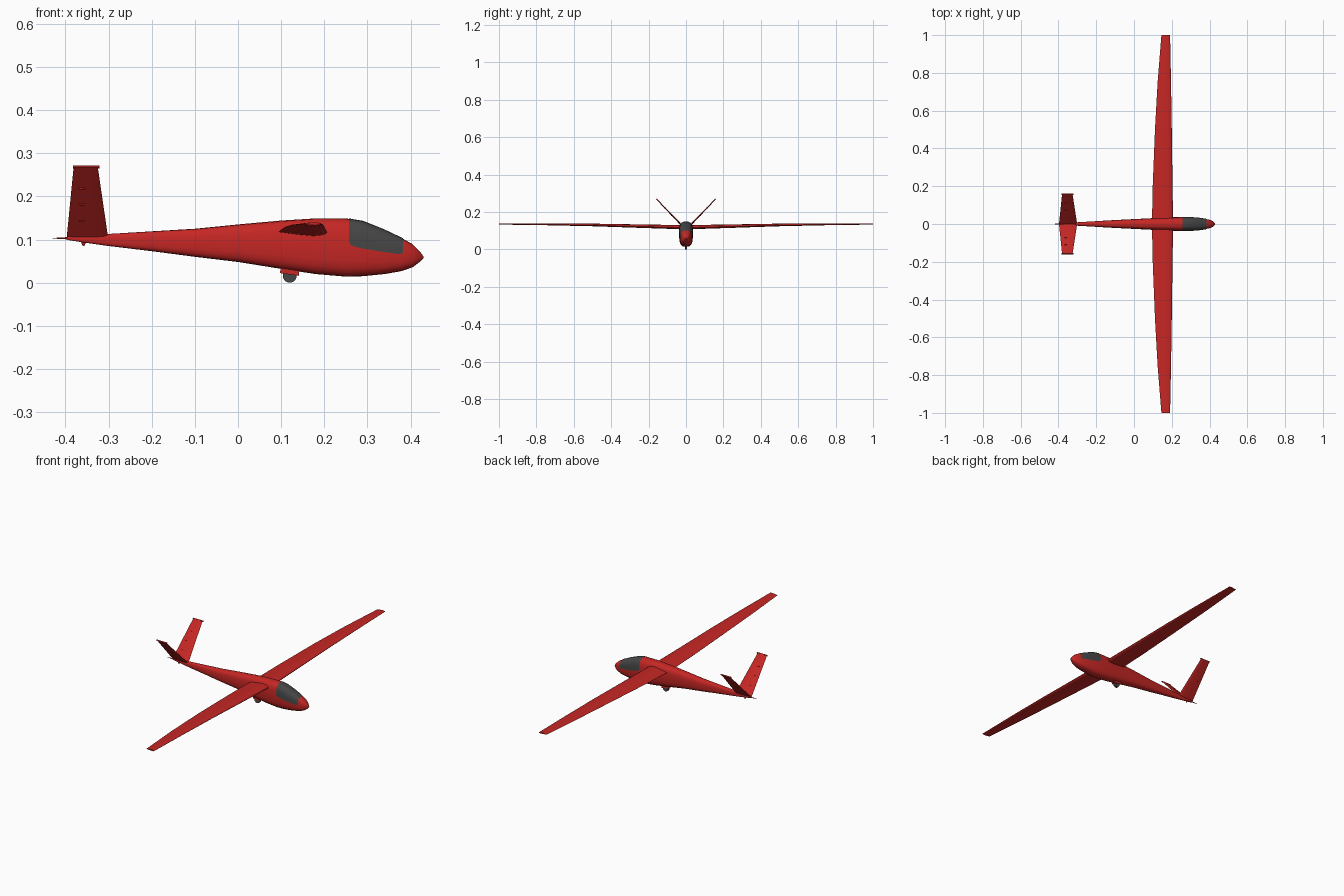
import bpy, bmesh, math
from mathutils import Vector, Matrix

if "Cube" in bpy.data.objects:
    bpy.data.objects.remove(bpy.data.objects["Cube"])


def material(name, col):
    m = bpy.data.materials.new(name)
    m.diffuse_color = (*col, 1)
    m.use_nodes = True
    m.node_tree.nodes["Principled BSDF"].inputs["Base Color"].default_value = m.diffuse_color
    return m


RED = material("red_paint", (0.56, 0.02, 0.018))
DARK = material("dark_glass", (0.06, 0.06, 0.06))


def finish(name, bm, mat, angle=30):
    bmesh.ops.recalc_face_normals(bm, faces=bm.faces)
    me = bpy.data.meshes.new(name)
    bm.to_mesh(me)
    bm.free()
    ob = bpy.data.objects.new(name, me)
    bpy.context.collection.objects.link(ob)
    me.materials.append(mat)
    bpy.ops.object.select_all(action='DESELECT')
    ob.select_set(True)
    bpy.context.view_layer.objects.active = ob
    bpy.ops.object.shade_smooth_by_angle(angle=math.radians(angle))
    return ob


def loft(rings, closed=True):
    bm = bmesh.new()
    vs = [[bm.verts.new(p) for p in r] for r in rings]
    n = len(rings[0])
    for a, b in zip(vs, vs[1:]):
        for i in range(n if closed else n - 1):
            j = (i + 1) % n
            bm.faces.new((a[i], a[j], b[j], b[i]))
    if closed:
        bm.faces.new(vs[0])
        bm.faces.new(vs[-1])
    return bm


# Fuselage stations: x, bottom, top, half width
STATIONS = [(-0.395, 0.099, 0.107, 0.004), (-0.35, 0.092, 0.110, 0.006), (-0.3, 0.085, 0.113, 0.009),
            (-0.2, 0.073, 0.119, 0.015), (-0.1, 0.060, 0.125, 0.021), (0.0, 0.048, 0.135, 0.026),
            (0.1, 0.032, 0.144, 0.031), (0.18, 0.020, 0.149, 0.035), (0.25, 0.014, 0.149, 0.037),
            (0.29, 0.015, 0.142, 0.036), (0.34, 0.020, 0.122, 0.033), (0.38, 0.027, 0.103, 0.027),
            (0.405, 0.036, 0.089, 0.021), (0.42, 0.047, 0.074, 0.013), (0.43, 0.057, 0.061, 0.003)]
POW = 0.68


def station(x):
    for a, b in zip(STATIONS, STATIONS[1:]):
        if x <= b[0]:
            f = (x - a[0]) / (b[0] - a[0])
            return [p + (q - p) * f for p, q in zip(a, b)]


def hull_point(s, t, grow=0.0):
    x, lo, hi, w = s
    c, n = math.cos(t), math.sin(t)
    y = (w + grow) * math.copysign(abs(c) ** POW, c)
    z = (lo + hi) / 2 + ((hi - lo) / 2 + grow) * math.copysign(abs(n) ** POW, n)
    return x, y, z


finish("fuselage", loft([[hull_point(s, 2 * math.pi * i / 20) for i in range(20)]
                         for s in STATIONS]), RED)

# Canopy glass: a patch just outside the hull, cut off along a sloping sill
rows = []
for x, sill in [(0.257, 0.097), (0.260, 0.089), (0.268, 0.084), (0.29, 0.079), (0.315, 0.074),
                (0.34, 0.069), (0.374, 0.063), (0.380, 0.066), (0.383, 0.072)]:
    s = station(x)
    k = max(0, (sill - (s[1] + s[2]) / 2) / ((s[2] - s[1]) / 2))
    if sill < (s[1] + s[2]) / 2:
        k = 0
    t0 = math.asin(k ** (1 / POW))
    rows.append([hull_point(s, t0 + (math.pi - 2 * t0) * i / 16, 0.0012) for i in range(17)])
finish("canopy", loft(rows, False), DARK)

# Airfoil: position along chord from the leading edge, and thickness
FOIL = [(1, 0.03), (0.75, 0.42), (0.5, 0.8), (0.28, 1), (0.1, 0.75), (0.025, 0.4), (0, 0),
        (0.025, -0.35), (0.1, -0.6), (0.28, -0.75), (0.6, -0.5), (1, -0.03)]


def surface(name, sections, normal, mat=RED):
    # section: leading x, trailing x, y, z, half thickness
    rings = []
    for le, te, y, z, h in sections:
        rings.append([Vector((le + (te - le) * u, y, z)) + normal * (h * t) for u, t in FOIL])
    return finish(name, loft(rings), mat, 40)


for side, label in ((1, "left"), (-1, "right")):
    # Main wing with slight dihedral
    surface(f"{label}_wing", [(0.207, 0.095, 0, 0.117, 0.013), (0.204, 0.099, side * 0.2, 0.122, 0.011),
                              (0.200, 0.111, side * 0.5, 0.130, 0.008), (0.196, 0.125, side * 0.75, 0.134, 0.006),
                              (0.191, 0.145, side, 0.136, 0.004)], Vector((0, 0, 1)))
    # V tail
    nrm = Vector((0, -side, 1)).normalized()
    surface(f"{label}_tail_fin", [(-0.301, -0.397, 0, 0.104, 0.005),
                                  (-0.325, -0.381, side * 0.157, 0.268, 0.003)], nrm)
    # Tip cap and small hinges across the fin
    def block(name, x, f, size):
        bm = bmesh.new()
        bmesh.ops.create_cube(bm, size=1, matrix=Matrix.Translation((x, side * 0.157 * f, 0.104 + 0.164 * f))
                              @ Matrix.Rotation(side * math.radians(-46), 4, 'X')
                              @ Matrix.Diagonal((*size, 1)))
        return finish(name, bm, RED)
    block(f"{label}_tail_cap", -0.352, 1.0, (0.062, 0.006, 0.005))
    for i, f in enumerate((0.25, 0.48, 0.71)):
        block(f"{label}_hinge_{i + 1}", -0.362, f, (0.012, 0.010, 0.002))

# Tail spike and small skid under the tail
bm = bmesh.new()
bmesh.ops.create_cone(bm, segments=10, radius1=0.005, radius2=0.0006, depth=0.07, cap_ends=True,
                      matrix=Matrix.Translation((-0.395, 0, 0.103)) @ Matrix.Rotation(-math.pi / 2, 4, 'Y'))
finish("tail_spike", bm, RED)
bm = bmesh.new()
bmesh.ops.create_cone(bm, segments=8, radius1=0.002, radius2=0.008, depth=0.014, cap_ends=True,
                      matrix=Matrix.Translation((-0.358, 0, 0.092)) @ Matrix.Diagonal((1, 0.5, 1, 1)))
finish("tail_skid", bm, RED)

# Landing wheel and its fairing
bm = bmesh.new()
bmesh.ops.create_cone(bm, segments=24, radius1=0.016, radius2=0.016, depth=0.012, cap_ends=True,
                      matrix=Matrix.Translation((0.12, 0, 0.016)) @ Matrix.Rotation(math.pi / 2, 4, 'X'))
finish("wheel", bm, DARK)
for side, label in ((1, "left"), (-1, "right")):
    bm = bmesh.new()
    bmesh.ops.create_cube(bm, size=1, matrix=Matrix.Translation((0.12, side * 0.009, 0.026))
                          @ Matrix.Rotation(math.radians(8), 4, 'Y') @ Matrix.Diagonal((0.044, 0.004, 0.014, 1)))
    finish(f"{label}_wheel_door", bm, RED)
